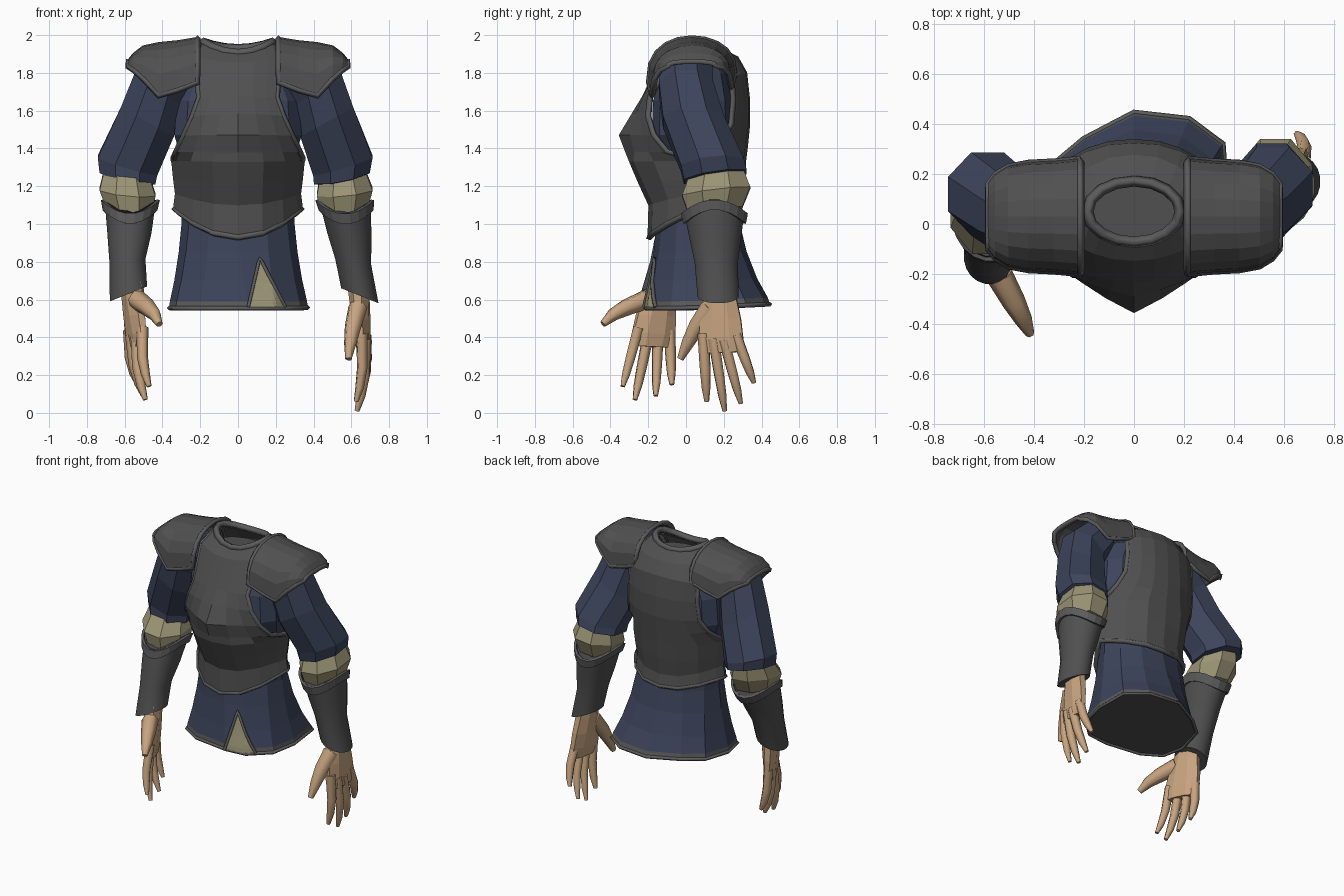
import bpy, bmesh, math
from mathutils import Vector as V
from mathutils.bvhtree import BVHTree

if "Cube" in bpy.data.objects:
    bpy.data.objects.remove(bpy.data.objects["Cube"])


def material(name, r, g, b):
    m = bpy.data.materials.new(name)
    m.diffuse_color = (r, g, b, 1)
    m.use_nodes = True
    m.node_tree.nodes["Principled BSDF"].inputs["Base Color"].default_value = m.diffuse_color
    return m


PLATE = material("dark_steel", .08, .08, .08)
TRIM = material("steel_trim", .105, .105, .105)
BLUE = material("navy_cloth", .046, .058, .105)
CREAM = material("cream_cloth", .33, .30, .18)
SKIN = material("skin", .57, .37, .215)


def build(name, bm, *mats):
    bmesh.ops.remove_doubles(bm, verts=bm.verts, dist=.0005)
    bmesh.ops.recalc_face_normals(bm, faces=bm.faces)
    me = bpy.data.meshes.new(name)
    bm.to_mesh(me)
    bm.free()
    for m in mats:
        me.materials.append(m)
    ob = bpy.data.objects.new(name, me)
    bpy.context.collection.objects.link(ob)
    return ob


def grid(bm, rows, wrap=False):
    vs = [[bm.verts.new(p) for p in r] for r in rows]
    n = len(rows[0])
    for a, b in zip(vs, vs[1:]):
        for i in range(n if wrap else n - 1):
            j = (i + 1) % n
            bm.faces.new((a[i], a[j], b[j], b[i]))
    return vs


def loft(name, rings, *mats):
    bm = bmesh.new()
    vs = grid(bm, rings, True)
    bm.faces.new(vs[0])
    bm.faces.new(vs[-1])
    return build(name, bm, *mats)


def select(ob):
    bpy.ops.object.select_all(action='DESELECT')
    ob.select_set(True)
    bpy.context.view_layer.objects.active = ob


def tube(name, pts, radii, mat, closed=False, res=0):
    cu = bpy.data.curves.new(name, 'CURVE')
    cu.dimensions = '3D'
    cu.bevel_depth, cu.bevel_resolution, cu.use_fill_caps = 1, res, True
    sp = cu.splines.new('POLY')
    sp.points.add(len(pts) - 1)
    for i, p in enumerate(pts):
        sp.points[i].co = (*p, 1)
        sp.points[i].radius = radii if isinstance(radii, float) else radii[i]
    sp.use_cyclic_u = closed
    cu.materials.append(mat)
    ob = bpy.data.objects.new(name, cu)
    bpy.context.collection.objects.link(ob)
    select(ob)
    bpy.ops.object.convert(target='MESH')
    return ob


def ring(c, rx, ry, k=0, n=8, ky=0, dip=0, power=1):
    out = []
    for i in range(n):
        a = math.tau * (i + .5) / n
        co, si = math.cos(a), math.sin(a)
        dx = rx * math.copysign(abs(co) ** power, co)
        dy = ry * math.copysign(abs(si) ** power, si)
        out.append(V((c[0] + dx, c[1] + dy, c[2] + k * dx + ky * dy - dip * si * si)))
    return out


def solidify(ob, t):
    m = ob.modifiers.new("thickness", 'SOLIDIFY')
    m.thickness, m.offset = t, 0


# tunic skirt: round waist easing into an uneven hem
HEM = [(.37, .1), (.355, .32), (.22, .42), (0, .445), (-.2, .34), (-.32, .24),
       (-.365, .05), (-.33, -.1), (-.2, -.18), (.05, -.215), (.2, -.2), (.33, -.08)]
rows = []
for z, f in ((1.15, 0), (1.0, .06), (.85, .27), (.7, .6), (.59, .93), (.553, 1)):
    r = []
    for i, h in enumerate(HEM):
        a = math.tau * i / 12
        w = V((.295 * math.cos(a), .06 + .215 * math.sin(a)))
        p = w.lerp(V(h), f)
        r.append(V((p.x, p.y, z + .05 * f * max(0, p.y))))
    rows.append(r)
skirt = loft("tunic_skirt", rows, BLUE, TRIM, PLATE)
for p in skirt.data.polygons:
    if p.center.z < .6:
        p.material_index = 2 if abs(p.normal.z) > .8 else 1
tube("hem_trim", rows[-1], .012, TRIM, True)

# front slit plate laid on the skirt
tree = BVHTree.FromPolygons([v.co for v in skirt.data.vertices],
                            [p.vertices for p in skirt.data.polygons])


def on_skirt(x, z):
    hit = tree.ray_cast(V((x, -2, z)), V((0, 1, 0)))[0]
    return V((x, hit.y - .008, z))


bm = bmesh.new()
slit = []
for i in range(11):
    t = max(.01, i / 10)
    slit.append([on_skirt(.115 - .06 * t + .195 * t * j / 10, .82 - .26 * t) for j in range(11)])
grid(bm, slit)
build("skirt_slit", bm, CREAM)
tube("slit_trim", [r[0] for r in slit[::-1]] + [r[-1] for r in slit[1:]], .011, TRIM)

# shirt under the armour, squarer at the chest
shirt = loft("shirt_body", [ring((0, y, z), a, b, n=12, power=p) for z, y, a, b, p in (
    (1.1, .06, .29, .19, 1), (1.35, .06, .31, .2, .9), (1.47, .035, .345, .22, .65),
    (1.65, .035, .33, .215, .65), (1.8, .045, .27, .18, .75), (1.86, .05, .2, .13, 1))],
    BLUE, PLATE)
for p in shirt.data.polygons:
    if p.normal.z > .9:
        p.material_index = 1

# cuirass rows: centre z, centre y, edge z, half width, edge y, roundness (0 = ellipse)
FRONT = [(1.905, -.072, 1.965, .185, .05, 0), (1.85, -.14, 1.88, .225, -.08, 2.2),
         (1.67, -.225, 1.67, .205, -.19, 1.8), (1.58, -.28, 1.57, .24, -.2, 1.4),
         (1.47, -.347, 1.47, .285, -.17, 1.15), (1.38, -.312, 1.385, .325, -.1, 1.6),
         (1.33, -.292, 1.34, .345, .06, 3), (1.22, -.245, 1.24, .335, .06, 2.7),
         (1.1, -.19, 1.16, .325, .06, 2.6), (.93, -.195, 1.08, .335, .06, 2.6)]
BACK = [(1.93, .172, 1.965, .185, .05, 0), (1.88, .27, 1.88, .24, .17, 2.4),
        (1.8, .315, 1.78, .26, .24, 2.4), (1.66, .33, 1.66, .26, .25, 2.4),
        (1.52, .33, 1.53, .27, .24, 2.4), (1.42, .32, 1.44, .3, .19, 2.4),
        (1.34, .31, 1.34, .345, .06, 3), (1.22, .3, 1.24, .335, .06, 2.8),
        (1.1, .285, 1.16, .325, .06, 2.6), (1.02, .3, 1.08, .335, .06, 2.6)]


def panel(rows):
    out = []
    for zc, yc, ze, w, ye, e in rows:
        r = []
        for i in range(-4, 5):
            s = math.sin(i / 4 * math.pi / 2)
            f = 1 - abs(s) ** e if e else math.sqrt(max(0, 1 - s * s))
            r.append(V((w * s, ye + (yc - ye) * f, zc + (ze - zc) * s * s)))
        out.append(r)
    return out


front, back = panel(FRONT), panel(BACK)
bm = bmesh.new()
grid(bm, front)
grid(bm, back)
solidify(build("cuirass", bm, PLATE), .018)
for row, name, size in ((0, "collar_trim", .023), (-1, "waist_trim", .018)):
    tube(name, front[row] + back[row][-2:0:-1], size, TRIM, True)
for e, side in ((0, "right"), (-1, "left")):
    path = [r[e] for r in front[:7]] + [r[e] for r in back[5:0:-1]]
    tube(side + "_armhole_trim", path, .017, TRIM, True)

# shoulder guards: x, top z, lower z, half depth
GUARD = [(.215, 1.982, 1.75, .225), (.32, 1.965, 1.71, .215), (.42, 1.955, 1.68, .21),
         (.5, 1.938, 1.77, .195), (.55, 1.9, 1.815, .165), (.582, 1.86, 1.835, .125)]
for s, side in ((-1, "right"), (1, "left")):
    g = []
    for x, zt, zb, h in GUARD:
        r = []
        for i in range(-5, 6):
            a = i / 5 * math.pi / 2
            low = zb + (.04 if i > 0 else 0) * (zt - zb) / .25
            r.append(V((s * x, .03 + h * math.sin(a),
                        low + (zt - low) * max(0, math.cos(a)) ** .75)))
        g.append(r)
    bm = bmesh.new()
    grid(bm, g)
    solidify(build(side + "_shoulder_guard", bm, PLATE), .016)
    edge = g[0] + [r[-1] for r in g[1:]] + g[-1][-2::-1] + [r[0] for r in g[-2:0:-1]]
    tube(side + "_shoulder_trim", edge, .017, TRIM, True)


def arm(side, s, sleeve, band, bracer):
    loft(side + "_sleeve", [ring(c, rx, ry, s * k, 8, ky) for c, (rx, ry, k, ky) in zip(sleeve, (
        (.1, .15, 1, 0), (.13, .155, .8, 0), (.152, .175, .55, 0), (.17, .18, .3, .1),
        (.16, .18, .2, .15), (.12, .14, .2, .15)))], BLUE)
    loft(side + "_elbow_band", [ring(c, rx, ry, s * .1, ky=.12) for c, (rx, ry) in zip(
        band, ((.13, .155), (.16, .195), (.13, .155)))], CREAM)
    spec = ((.138, .16, 0, .075), (.118, .138, 0, .03), (.096, .116, -.15, 0), (.1, .11, -.4, 0))
    rings = [ring(c, rx, ry, s * k, 20, 0, dip) for c, (rx, ry, k, dip) in zip(bracer, spec)]
    ob = loft(side + "_bracer", rings, PLATE)
    select(ob)
    bpy.ops.object.shade_smooth_by_angle(angle=math.radians(35))
    # raised cuff at the top of the bracer
    top = V(bracer[0])
    low = top.lerp(V(bracer[1]), .3)
    bm = bmesh.new()
    grid(bm, [ring(top, .15, .172, 0, 20, 0, .075), ring(low, .139, .16, 0, 20, 0, .075)], True)
    solidify(build(side + "_bracer_cuff", bm, TRIM), .016)


def hand(side, wrist, knuckles, tips, thumb, bulge):
    wrist, ks, ts = V(wrist), [V(k) for k in knuckles], [V(t) for t in tips]
    u = (ks[3] - ks[0]).normalized()
    end = sum(ks, V()) / 4
    n = u.cross(end - wrist).normalized()
    rings = []
    for t, w, d in ((-.15, .078, .055), (.15, .088, .05), (.5, .108, .045), (.85, .118, .038),
                    (1.1, .108, .028)):
        c = wrist.lerp(end, t)
        rings.append([c + u * w * math.cos(a) * 1.08 + n * d * math.sin(a) * 1.08
                      for a in (math.tau * (i + .5) / 8 for i in range(8))])
    loft(side + "_palm", rings, SKIN)
    for i, (k, t) in enumerate(zip(ks, ts)):
        pts = [k.lerp(t, -.2), k.lerp(t, .4) + V((bulge, 0, 0)),
               k.lerp(t, .75) + V((bulge * .7, 0, 0)), t]
        tube(f"{side}_finger_{i + 1}", pts, (.032, .029, .024, .013), SKIN, res=1)
    tube(side + "_thumb", [V(p) for p in thumb], (.054, .047, .035, .018), SKIN, res=1)


# arms
arm("left", 1,
    [(.32, 0, 1.84), (.42, 0, 1.72), (.47, .04, 1.54), (.555, .14, 1.31), (.55, .155, 1.25),
     (.55, .155, 1.24)],
    [(.555, .16, 1.27), (.565, .16, 1.17), (.565, .155, 1.07)],
    [(.565, .15, 1.13), (.59, .155, .95), (.61, .16, .8), (.645, .17, .62)])
arm("right", -1,
    [(-.32, 0, 1.84), (-.42, 0, 1.72), (-.48, .04, 1.54), (-.585, .12, 1.31),
     (-.585, .12, 1.25), (-.585, .11, 1.24)],
    [(-.59, .1, 1.27), (-.585, .06, 1.17), (-.575, .04, 1.07)],
    [(-.57, .03, 1.13), (-.575, -.03, .95), (-.585, -.075, .8), (-.58, -.13, .63)])

# hands
hand("left", (.64, .18, .64),
     [(.65, .095, .36), (.665, .155, .33), (.67, .215, .33), (.67, .28, .37)],
     [(.625, .11, .06), (.63, .205, .01), (.635, .29, .05), (.65, .36, .16)],
     [(.635, .13, .56), (.61, .06, .46), (.595, .01, .37), (.585, -.03, .285)], .018)
hand("right", (-.56, -.14, .65),
     [(-.5, -.265, .4), (-.53, -.21, .36), (-.555, -.15, .36), (-.57, -.085, .39)],
     [(-.47, -.335, .14), (-.49, -.27, .07), (-.5, -.16, .09), (-.53, -.075, .15)],
     [(-.535, -.21, .6), (-.48, -.31, .56), (-.44, -.385, .52), (-.415, -.44, .47)], -.018)
